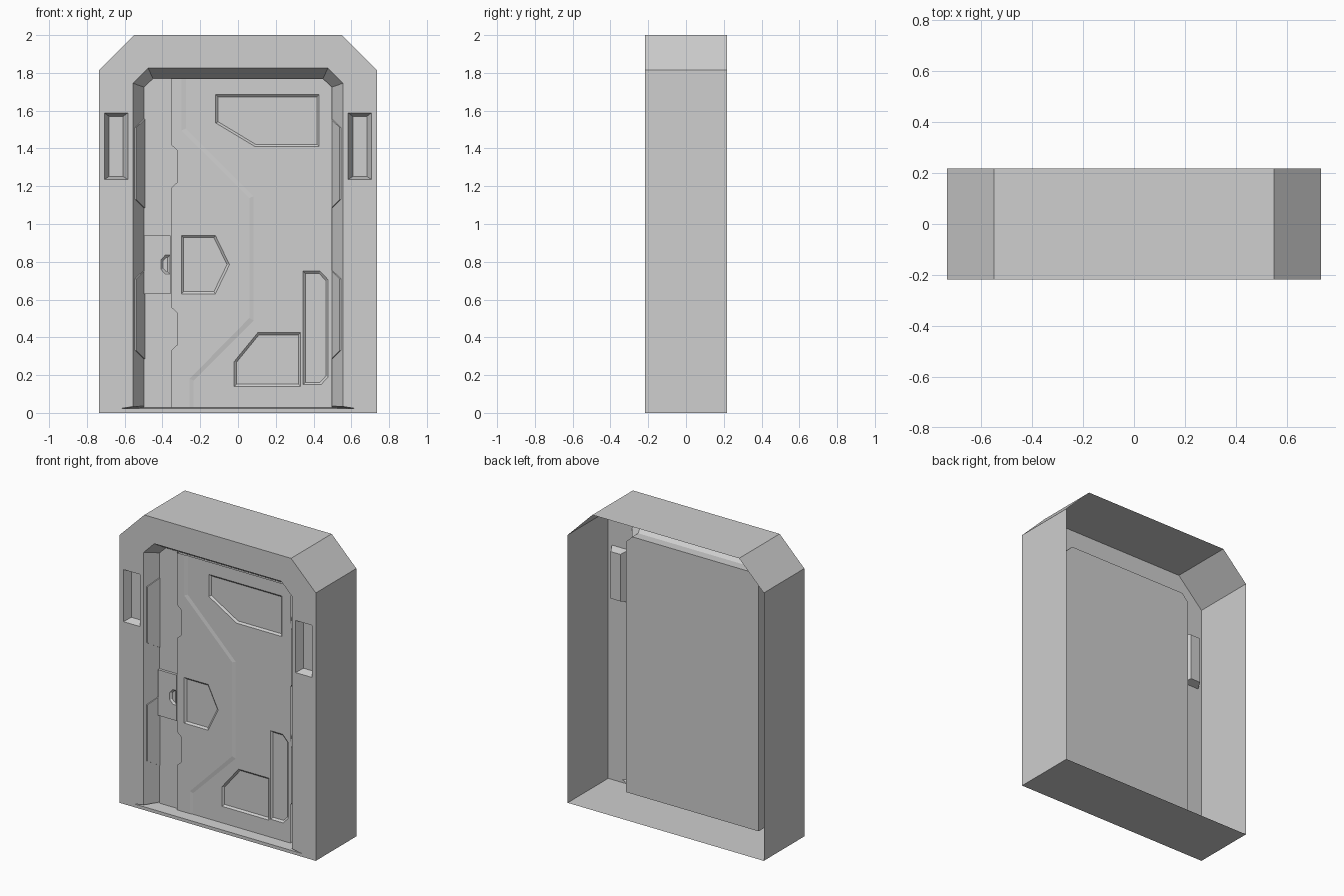
import bpy
import bmesh
from mathutils import Vector

if "Cube" in bpy.data.objects:
    bpy.data.objects.remove(bpy.data.objects["Cube"], do_unlink=True)

grey = bpy.data.materials.new("light_grey")
grey.use_nodes = True
COLOUR = (0.62, 0.62, 0.62, 1)
grey.diffuse_color = COLOUR
grey.node_tree.nodes["Principled BSDF"].inputs["Base Color"].default_value = COLOUR

# Depths, front to back
FRONT, BACK = -0.217, 0.217
LEAF, LEAF_LOW, SLAB, SLAB_BACK = -0.148, -0.144, -0.13, -0.067
RIM, SINK = 0.012, 0.011


def finish(name, bm, fix=True):
    bmesh.ops.remove_doubles(bm, verts=bm.verts[:], dist=0.00001)
    if fix:
        bmesh.ops.recalc_face_normals(bm, faces=bm.faces[:])
    mesh = bpy.data.meshes.new(name)
    bm.to_mesh(mesh)
    bm.free()
    mesh.materials.append(grey)
    ob = bpy.data.objects.new(name, mesh)
    bpy.context.collection.objects.link(ob)
    return ob


def ring(bm, pts, y):
    return [bm.verts.new((x, y, z)) for x, z in pts]


def loft(bm, a, ya, b, yb, closed=True):
    """Band of quads between two outlines at two depths."""
    va, vb = ring(bm, a, ya), ring(bm, b, yb)
    for i in range(len(a) if closed else len(a) - 1):
        j = (i + 1) % len(a)
        bm.faces.new((va[i], va[j], vb[j], vb[i]))


def sheet(bm, outline, y, holes=()):
    """Flat face toward the front, with holes left open."""
    edges = []
    for loop in (outline, *holes):
        v = ring(bm, loop, y)
        edges += [bm.edges.new((v[i], v[i - 1])) for i in range(len(v))]
    bmesh.ops.triangle_fill(bm, edges=edges, use_beauty=True, use_dissolve=False, normal=(0, -1, 0))


def inset(pts, d):
    """Move every edge of an outline inward by d."""
    p = [Vector(q) for q in pts]
    n = len(p)
    area = sum(p[i - 1].x * p[i].y - p[i].x * p[i - 1].y for i in range(n))
    s = 1 if area > 0 else -1
    out = []
    for i in range(n):
        e1, e2 = (p[i] - p[i - 1]).normalized(), (p[(i + 1) % n] - p[i]).normalized()
        n1, n2 = Vector((-e1.y, e1.x)) * s, Vector((-e2.y, e2.x)) * s
        out.append(tuple(p[i] + (n1 + n2) * (d / (1 + n1.dot(n2)))))
    return out


def recess(bm, pts, y, floor=None, depth=SINK):
    floor = floor or inset(pts, RIM)
    loft(bm, pts, y, floor, y + depth)
    sheet(bm, floor, y + depth)


def mirrored(half):
    return half + [(-x, z) for x, z in reversed(half)]


def rect(x0, x1, z0, z1):
    return [(x0, z0), (x1, z0), (x1, z1), (x0, z1)]


# Outer casing, open at the back, with tapered doorway and side niches
casing = mirrored([(0.735, 0), (0.735, 1.815), (0.55, 2)])
doorway = mirrored([(0.63, 0.022), (0.555, 0.034), (0.555, 1.745), (0.476, 1.825)])
inner = mirrored([(0.497, 0.028), (0.497, 0.036), (0.497, 1.724), (0.45, 1.77)])
niches = [rect(s * 0.645 - 0.062, s * 0.645 + 0.062, 1.235, 1.588) for s in (-1, 1)]
floors = [rect(s * 0.645 - 0.037, s * 0.645 + 0.037, 1.252, 1.57) for s in (-1, 1)]
bm = bmesh.new()
loft(bm, casing, FRONT, casing, BACK)
sheet(bm, casing, FRONT, [doorway] + niches)
for rim, floor in zip(niches, floors):
    recess(bm, rim, FRONT, floor, 0.05)
loft(bm, doorway, FRONT, inner, SLAB)
finish("door_frame", bm)

# Raised plates on the slanted doorway sides
for side, s in (("left", 1), ("right", -1)):
    for level, z0 in (("lower", 0.285), ("upper", 1.085)):
        bm = bmesh.new()

        def at(depth, z, lift):
            x = 0.555 - 0.058 * depth - lift
            return bm.verts.new((s * x, FRONT + (SLAB - FRONT) * depth, z))

        shape = [(0.18, z0 + 0.045), (0.97, z0), (0.97, z0 + 0.47), (0.18, z0 + 0.425)]
        low = [at(d, z, 0) for d, z in shape]
        top = [at(d, z, 0.006) for d, z in shape]
        bm.faces.new(top)
        for i in range(4):
            bm.faces.new((low[i - 1], low[i], top[i], top[i - 1]))
        finish(f"{side}_{level}_jamb_plate", bm)

# Solid slab behind the door front
bm = bmesh.new()
slab = mirrored([(0.497, 0.028), (0.497, 1.724), (0.45, 1.77)])
loft(bm, slab, SLAB, slab, SLAB_BACK)
for y in (SLAB, SLAB_BACK):
    bm.faces.new(ring(bm, slab, y))
finish("door_slab", bm)

# Two-level door leaf, divided by a stepped seam
seam = [(-0.30, 1.77), (-0.30, 1.495), (0.06, 1.138), (0.06, 0.502), (-0.257, 0.18), (-0.257, 0.028)]
seam_low = [(-0.275, 1.77), (-0.275, 1.505), (0.083, 1.147), (0.083, 0.49), (-0.235, 0.172), (-0.235, 0.028)]
edge = [(-0.355, 0.028)]
for z in (0.33, 1.19):
    edge += [(-0.355, z), (-0.322, z + 0.03), (-0.322, z + 0.2), (-0.355, z + 0.23)]
edge.append((-0.355, 1.77))

arrow = [(-0.30, 0.94), (-0.12, 0.94), (-0.045, 0.785), (-0.12, 0.63), (-0.30, 0.63)]
window = [(-0.118, 1.685), (0.43, 1.685), (0.43, 1.41), (0.09, 1.41), (-0.118, 1.535)]
hatch = [(0.105, 0.425), (0.332, 0.425), (0.332, 0.14), (-0.02, 0.14), (-0.02, 0.272)]
strip = [(0.345, 0.75), (0.435, 0.75), (0.477, 0.705), (0.477, 0.19), (0.44, 0.15), (0.345, 0.15)]

bm = bmesh.new()
sheet(bm, edge + seam, LEAF, [arrow])
loft(bm, edge, LEAF, edge, SLAB, closed=False)
loft(bm, seam, LEAF, seam_low, LEAF_LOW, closed=False)
low_leaf = seam_low + [(0.497, 0.028), (0.497, 1.724), (0.45, 1.77)]
sheet(bm, low_leaf, LEAF_LOW, [window, hatch, strip])
recess(bm, arrow, LEAF)
for shape in (window, hatch, strip):
    recess(bm, shape, LEAF_LOW)
finish("door_leaf", bm)

# Lock block on the recessed edge strip, with a faceted finger hole
block = rect(-0.497, -0.357, 0.63, 0.94)
hole = [(-0.36, 0.735), (-0.385, 0.735), (-0.408, 0.76), (-0.408, 0.81), (-0.385, 0.835), (-0.36, 0.835)]
bm = bmesh.new()
sheet(bm, block, LEAF, [hole])
loft(bm, block, LEAF, block, SLAB)
recess(bm, hole, LEAF)
finish("lock_block", bm)
